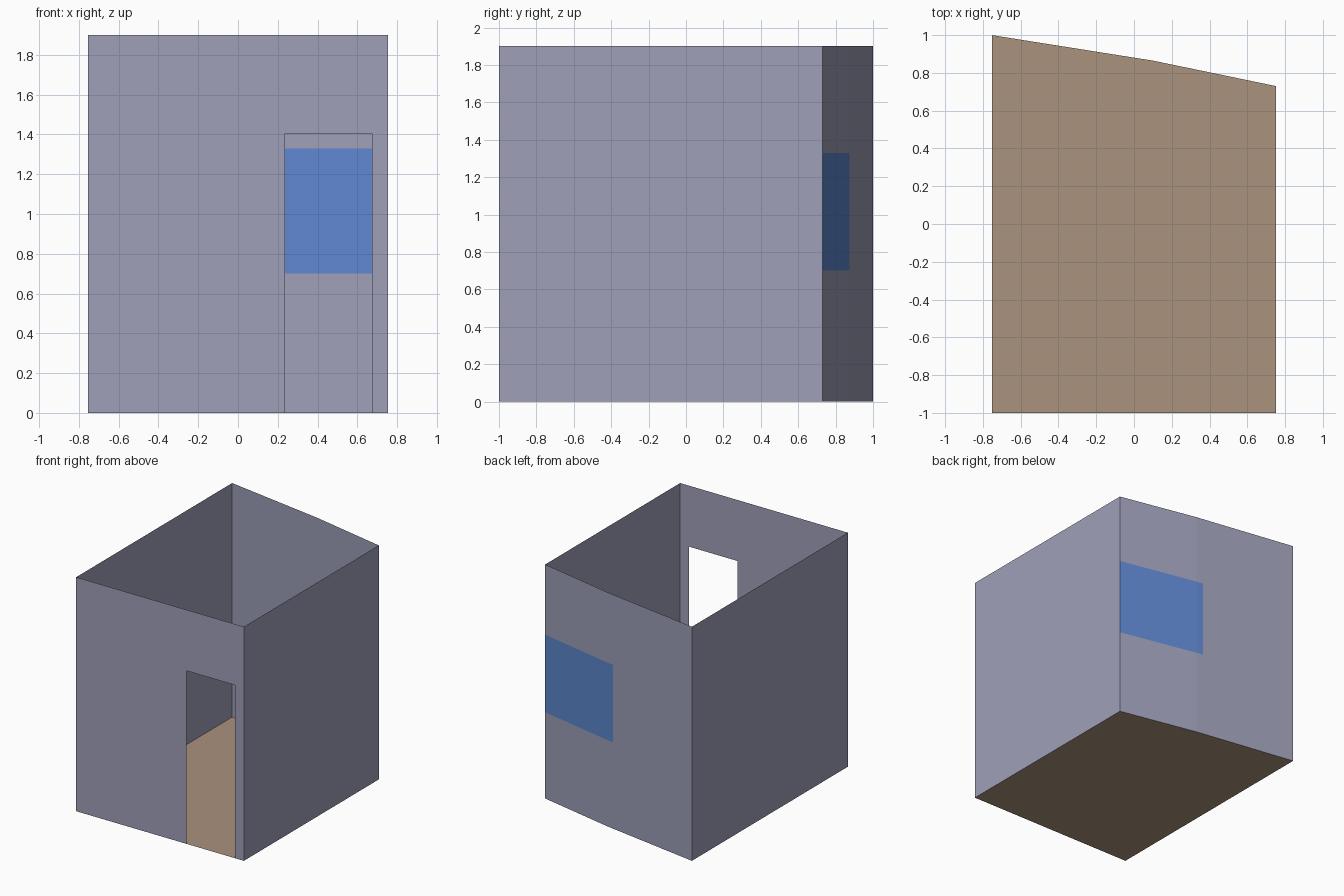
import bpy, bmesh

if "Cube" in bpy.data.objects:
    bpy.data.objects.remove(bpy.data.objects["Cube"])

W, H = 0.753, 1.9          # half width, wall height
CORNER = (W, 0.73)         # back right corner
BEND = (0.1, 0.865)        # slight kink in the back wall
WIN_X, WIN_Z = 0.045, (0.70, 1.33)
DOOR_X, DOOR_Z = (0.236, 0.673), 1.405


def material(name, rgb):
    m = bpy.data.materials.new(name)
    m.diffuse_color = (*rgb, 1.0)
    m.use_nodes = True
    m.node_tree.nodes["Principled BSDF"].inputs["Base Color"].default_value = m.diffuse_color
    return m


wall_mat = material("lavender grey wall", (0.345, 0.349, 0.48))
glass_mat = material("blue window", (0.112, 0.243, 0.625))
floor_mat = material("brown floor", (0.41, 0.287, 0.203))


def build(name, polys, mat):
    """Object made of thin single-sheet polygons, shared corners welded."""
    bm = bmesh.new()
    for p in polys:
        bm.faces.new([bm.verts.new(c) for c in p])
    bmesh.ops.remove_doubles(bm, verts=bm.verts, dist=1e-5)
    me = bpy.data.meshes.new(name)
    bm.to_mesh(me)
    bm.free()
    me.materials.append(mat)
    ob = bpy.data.objects.new(name, me)
    bpy.context.collection.objects.link(ob)
    return ob


def panel(a, b, z0, z1):
    """Upright rectangle from plan point a to plan point b."""
    return [(*a, z0), (*b, z0), (*b, z1), (*a, z1)]


# Back wall plan, running from right to left
t = (BEND[0] - WIN_X) / (BEND[0] + W)
win_end = (WIN_X, BEND[1] + t * (1 - BEND[1]))
back = [CORNER, BEND, win_end, (-W, 1)]

# Floor
build("floor", [[(-W, -1, 0), (W, -1, 0), (*CORNER, 0), (*BEND, 0), (-W, 1, 0)]], floor_mat)

# Side walls
build("right_wall", [panel((W, -1), CORNER, 0, H)], wall_mat)
build("left_wall", [panel((-W, 1), (-W, -1), 0, H)], wall_mat)

# Front wall around the doorway
d0, d1 = DOOR_X
build("front_wall", [[(-W, -1, 0), (d0, -1, 0), (d0, -1, DOOR_Z), (d1, -1, DOOR_Z),
                      (d1, -1, 0), (W, -1, 0), (W, -1, H), (-W, -1, H)]], wall_mat)

# Back wall around the window, and the window itself
polys, glass = [], []
for a, b in zip(back[:2], back[1:3]):
    polys += [panel(a, b, 0, WIN_Z[0]), panel(a, b, WIN_Z[1], H)]
    glass.append(panel(a, b, *WIN_Z))
polys.append(panel(back[2], back[3], 0, H))
build("back_wall", polys, wall_mat)
build("window", glass, glass_mat)
